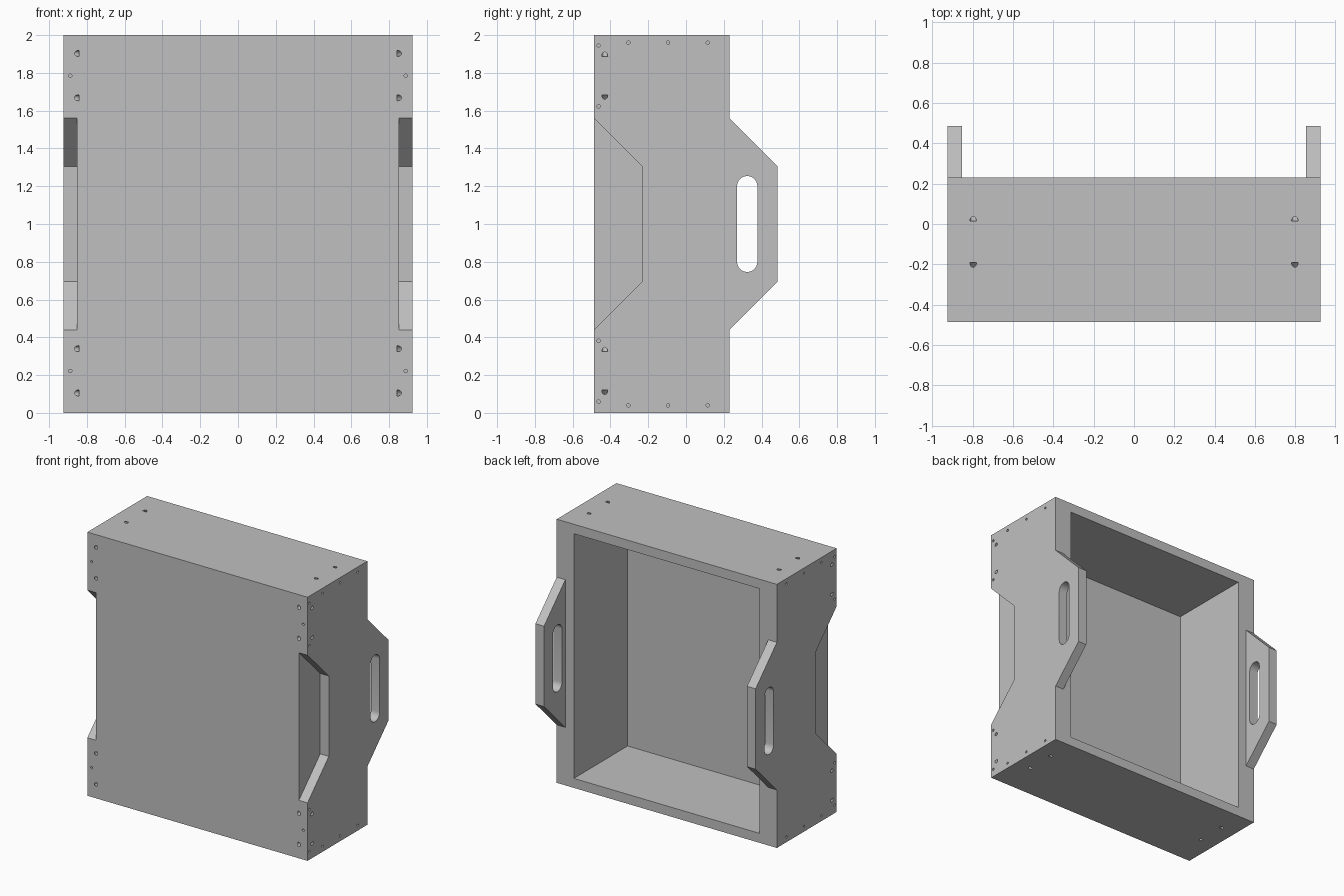
import bpy, bmesh, math
from mathutils import Vector

cube = bpy.data.objects.get("Cube")
if cube:
    bpy.data.objects.remove(cube, do_unlink=True)

T = 0.072                  # board thickness
HX, H = 0.924, 2.0         # half width, height
Y0, Y1 = -0.486, 0.23      # box front and back
STEP = 0.255               # depth of handle and of matching notch
IN = HX - T                # inner face of the outer side boards

grey = bpy.data.materials.new("plain_grey")
grey.use_nodes = True
grey.diffuse_color = (0.53, 0.53, 0.53, 1)
grey.node_tree.nodes["Principled BSDF"].inputs["Base Color"].default_value = grey.diffuse_color


def make_object(name, bm):
    bmesh.ops.recalc_face_normals(bm, faces=bm.faces)
    mesh = bpy.data.meshes.new(name)
    bm.to_mesh(mesh)
    bm.free()
    mesh.materials.append(grey)
    ob = bpy.data.objects.new(name, mesh)
    bpy.context.scene.collection.objects.link(ob)
    return ob


def prism(bm, outline, x0, x1):
    """Extrude a (y, z) outline from x0 to x1."""
    face = bm.faces.new([bm.verts.new((x0, y, z)) for y, z in outline])
    ext = bmesh.ops.extrude_face_region(bm, geom=[face])["geom"]
    verts = [g for g in ext if isinstance(g, bmesh.types.BMVert)]
    bmesh.ops.translate(bm, verts=verts, vec=(x1 - x0, 0, 0))


def board(name, x0, x1, y0, y1, z0, z1):
    bm = bmesh.new()
    prism(bm, [(y0, z0), (y1, z0), (y1, z1), (y0, z1)], x0, x1)
    return make_object(name, bm)


def drill(bm, point, direction, radius, depth):
    """Add a drill-shaped cylinder that starts at point."""
    d = Vector(direction).normalized()
    mat = d.to_track_quat("Z", "Y").to_matrix().to_4x4()
    mat.translation = Vector(point) + d * depth / 2
    bmesh.ops.create_cone(bm, cap_ends=True, segments=16, radius1=radius,
                          radius2=radius, depth=depth, matrix=mat)


# Outer side boards: handle at the back, same shape notched out of the front
low, high = 0.44, 1.56
trapezoid = [(0, low), (STEP, low + STEP), (STEP, high - STEP), (0, high)]
profile = [(Y0, 0), (Y1, 0)] + [(Y1 + y, z) for y, z in trapezoid]
profile += [(Y1, H), (Y0, H)] + [(Y0 + y, z) for y, z in reversed(trapezoid)]

# Rounded hand slot outline
slot = []
for centre, start in ((1.2, 0), (0.8, math.pi)):
    for i in range(13):
        a = start + math.pi * i / 12
        slot.append((0.324 + 0.054 * math.cos(a), centre + 0.054 * math.sin(a)))

parts = []
for side, s in (("left", 1), ("right", -1)):
    bm = bmesh.new()
    prism(bm, profile, s * IN, s * HX)
    parts.append(make_object(side + "_handle_board", bm))
    parts.append(board(side + "_inner_board", s * (IN - T), s * IN, Y0 + T, Y1, T, H - T))

# Remaining boards of the box
parts.append(board("front_panel", -IN, IN, Y0, Y0 + T, 0, H))
parts.append(board("bottom_board", -IN, IN, Y0 + T, Y1, 0, T))
parts.append(board("top_board", -IN, IN, Y0 + T, Y1, H - T, H))

# Cutter for hand slots, pilot holes and slanted screw pockets
bm = bmesh.new()
for s in (1, -1):
    prism(bm, slot, s * (IN - 0.1), s * (HX + 0.1))
    out = s * (HX + 0.01)
    for z in (0.04, H - 0.04):
        for y in (-0.305, -0.095, 0.115):
            drill(bm, (out, y, z), (-s, 0, 0), 0.009, 0.06)
    for base in (0, 1.563):
        for z in (0.06, 0.382):
            drill(bm, (out, -0.463, base + z), (-s, 0, 0), 0.009, 0.06)
        for z, tilt in ((0.325, 1), (0.12, -1)):
            drill(bm, (s * HX, -0.43, base + z), (-s, 0, tilt), 0.016, 0.05)
        for z in (0.105, 0.34):
            drill(bm, (s * 0.843, Y0, base + z), (s, 1, 0), 0.016, 0.05)
        drill(bm, (s * 0.888, Y0 - 0.01, base + 0.222), (0, 1, 0), 0.009, 0.06)
    for z, dz in ((0, 1), (H, -1)):
        for y, tilt in ((0.015, 1), (-0.192, -1)):
            drill(bm, (s * 0.797, y, z), (0, tilt, dz), 0.016, 0.05)
cutter = make_object("hole_cutter", bm)
cutter.hide_render = True

# Cut the holes, then drop the cutter
for ob in parts:
    mod = ob.modifiers.new("holes", "BOOLEAN")
    mod.operation = "DIFFERENCE"
    mod.solver = "EXACT"
    mod.object = cutter
deps = bpy.context.evaluated_depsgraph_get()
deps.update()
meshes = [bpy.data.meshes.new_from_object(ob.evaluated_get(deps)) for ob in parts]
for ob, mesh in zip(parts, meshes):
    ob.modifiers.clear()
    ob.data = mesh
bpy.data.objects.remove(cutter, do_unlink=True)

# Smooth slot walls, sharp board edges
bpy.ops.object.select_all(action="DESELECT")
for ob in parts:
    ob.select_set(True)
bpy.context.view_layer.objects.active = parts[0]
bpy.ops.object.shade_smooth_by_angle(angle=math.radians(30))
